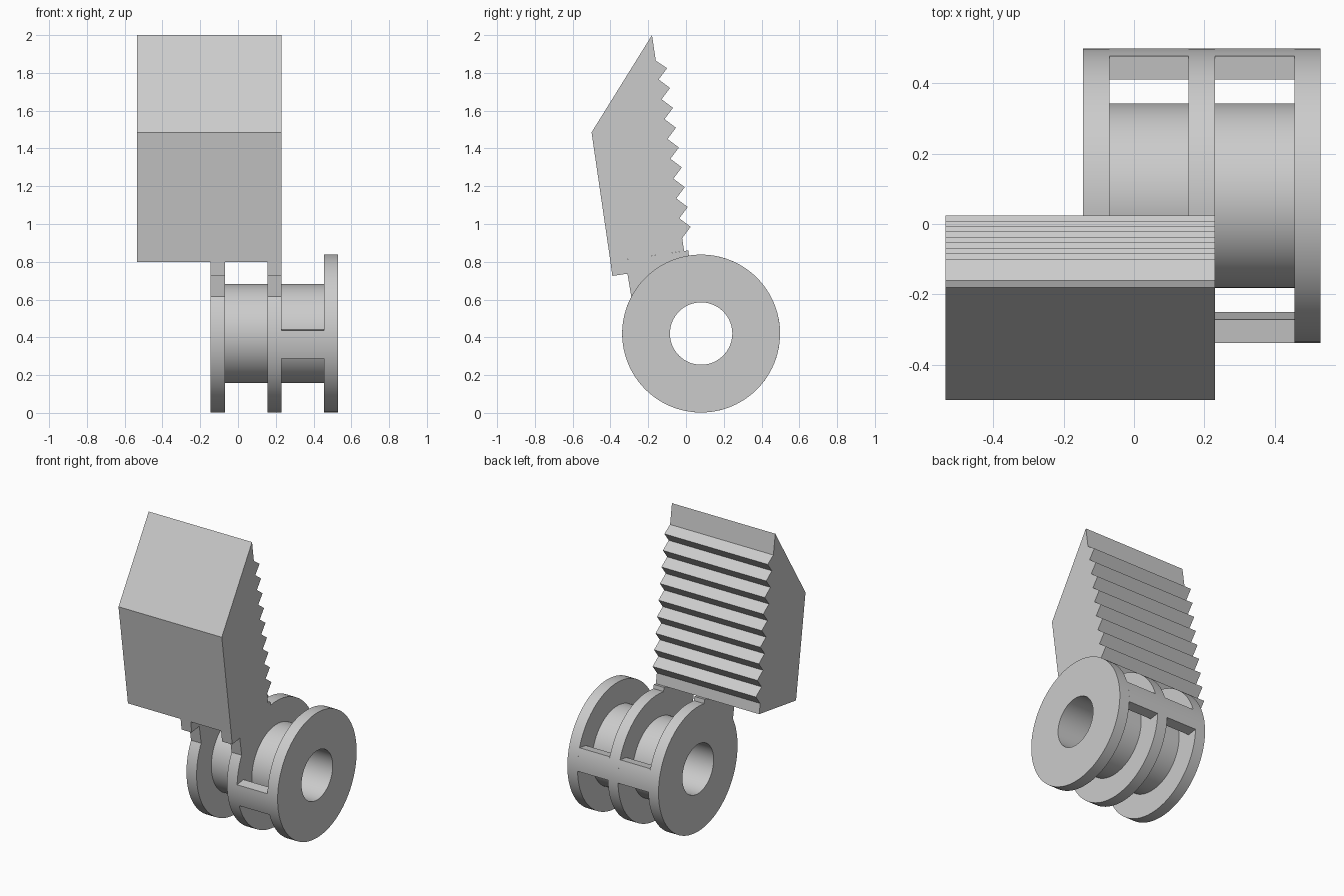
import bpy
import bmesh
from math import cos, sin, asin, radians, pi
from mathutils import Matrix

cube = bpy.data.objects.get("Cube")
if cube:
    bpy.data.objects.remove(cube)

grey = bpy.data.materials.new("light_grey")
grey.use_nodes = True
colour = (0.6, 0.6, 0.6, 1)
grey.diffuse_color = colour
grey.node_tree.nodes["Principled BSDF"].inputs["Base Color"].default_value = colour

CY, CZ = 0.08, 0.42           # axle centre
RIM, HUB, BORE = 0.418, 0.262, 0.165
TILT = radians(8.2)           # lean of the whole upper part


def arc(radius, start, end, steps):
    """Points of an arc about the axle, in the y-z plane."""
    angles = [start + (end - start) * i / steps for i in range(steps + 1)]
    return [(CY + radius * cos(a), CZ + radius * sin(a)) for a in angles]


def circle(radius):
    return arc(radius, 0, 2 * pi, 96)[:-1]


def extrude(name, x0, x1, *outlines):
    """Extrude y-z outlines (later ones are holes) from x0 to x1."""
    curve = bpy.data.curves.new(name, 'CURVE')
    curve.dimensions = '2D'
    curve.fill_mode = 'BOTH'
    curve.extrude = (x1 - x0) / 2
    for outline in outlines:
        spline = curve.splines.new('POLY')
        spline.points.add(len(outline) - 1)
        for point, (y, z) in zip(spline.points, outline):
            point.co = (y, z, 0, 1)
        spline.use_cyclic_u = True
    helper = bpy.data.objects.new(name + "_curve", curve)
    bpy.context.collection.objects.link(helper)
    bpy.context.view_layer.update()
    graph = bpy.context.evaluated_depsgraph_get()
    mesh = bpy.data.meshes.new_from_object(helper.evaluated_get(graph))
    bpy.data.objects.remove(helper)

    # Turn the outline plane upright and tidy the mesh
    mesh.transform(Matrix(((0, 0, 1, (x0 + x1) / 2), (1, 0, 0, 0),
                           (0, 1, 0, 0), (0, 0, 0, 1))))
    bm = bmesh.new()
    bm.from_mesh(mesh)
    bmesh.ops.remove_doubles(bm, verts=bm.verts, dist=0.0001)
    bmesh.ops.recalc_face_normals(bm, faces=bm.faces)
    bm.to_mesh(mesh)
    bm.free()
    mesh.materials.clear()
    mesh.materials.append(grey)
    obj = bpy.data.objects.new(name, mesh)
    bpy.context.collection.objects.link(obj)
    bpy.ops.object.select_all(action='DESELECT')
    obj.select_set(True)
    bpy.context.view_layer.objects.active = obj
    bpy.ops.object.shade_smooth_by_angle(angle=radians(25))
    return obj


# Serrated block: slanted top, nine teeth down the back
block = [(-0.40, 0.80), (-0.50, 1.485), (-0.18, 2.0), (-0.16, 1.865)]
for i in range(9):
    dy, dz = 0.0156 * i, 0.105 * i
    block += [(-0.10 + dy, 1.825 - dz), (-0.145 + dy, 1.765 - dz)]
block.append((-0.01, 0.857))
extrude("serrated_block", -0.535, 0.23, block)

# Discs: two carry a stepped neck up to the block, the outer one is plain
neck = [(0.012, 0.86), (-0.40, 0.80), (-0.39, 0.725), (-0.31, 0.737)]
necked = arc(RIM, radians(152.2), radians(458.9), 84) + neck
extrude("end_disc", -0.145, -0.07, necked, circle(BORE))
extrude("middle_disc", 0.155, 0.23, necked, circle(BORE))
extrude("outer_disc", 0.455, 0.53, circle(RIM), circle(BORE))

# Hub tubes between the discs
GAPS = {"inner": (-0.07, 0.155), "outer": (0.23, 0.455)}
for side, (x0, x1) in GAPS.items():
    extrude(side + "_hub", x0, x1, circle(HUB), circle(BORE))


# Cross bars flush with the rim, flat on the inside
def bar(name, span, direction):
    half, depth = 0.075, 0.344
    spread = asin(half / RIM)
    outline = arc(RIM, direction - spread, direction + spread, 8)
    for u in (half, -half):
        outline.append((CY + depth * cos(direction) - u * sin(direction),
                        CZ + depth * sin(direction) + u * cos(direction)))
    extrude(name, *span, outline)


bar("inner_back_bar", GAPS["inner"], TILT)
bar("outer_back_bar", GAPS["outer"], TILT)
bar("outer_front_bar", GAPS["outer"], TILT + pi)
